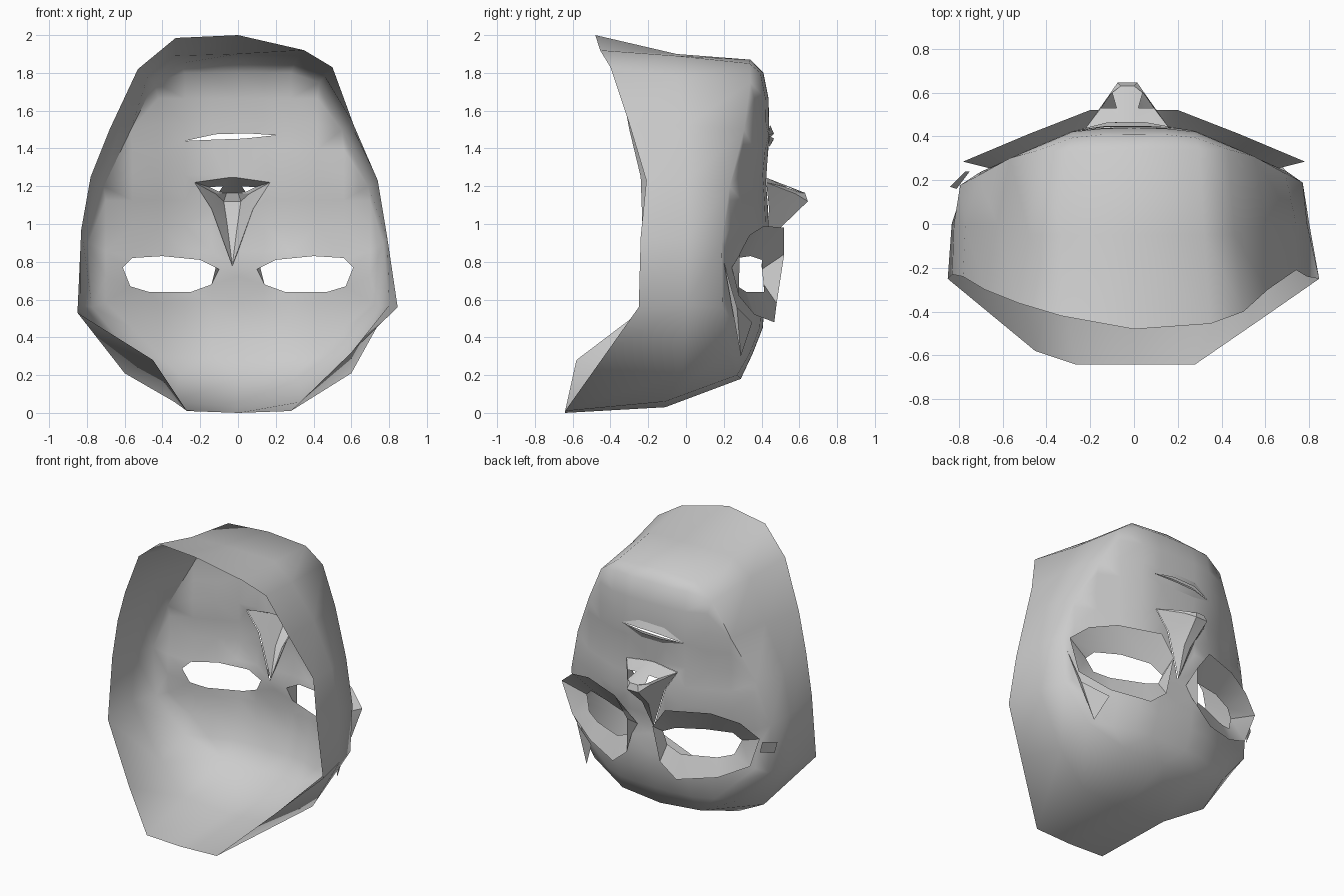
import bpy, bmesh, math
from mathutils import Vector
from mathutils.geometry import delaunay_2d_cdt

if "Cube" in bpy.data.objects:
    bpy.data.objects.remove(bpy.data.objects["Cube"])


def lerp_table(t, table):
    for (a, ya), (b, yb) in zip(table, table[1:]):
        if t <= b:
            return ya + (yb - ya) * max(0, (t - a) / (b - a))
    return table[-1][1]


PROFILE = [(0.18, .29), (0.35, .37), (0.46, .41), (0.62, .42), (0.78, .40), (1.0, .44),
           (1.3, .42), (1.42, .44), (1.65, .44), (1.8, .41), (1.87, .34)]


def face_y(x, z):
    """Depth of the face: flat middle, cheeks falling back."""
    return lerp_table(z, PROFILE) - 0.38 * max(0, abs(x) - 0.25) - 0.06 * x * x


def inside(p, poly):
    hit = False
    for (x1, z1), (x2, z2) in zip(poly, poly[1:] + poly[:1]):
        if (z1 > p[1]) != (z2 > p[1]) and p[0] < x1 + (p[1] - z1) / (z2 - z1) * (x2 - x1):
            hit = not hit
    return hit


def make(name, verts, faces, angle=40):
    me = bpy.data.meshes.new(name)
    me.from_pydata(verts, [], faces)
    bm = bmesh.new()
    bm.from_mesh(me)
    bmesh.ops.remove_doubles(bm, verts=bm.verts, dist=0.001)
    bmesh.ops.recalc_face_normals(bm, faces=bm.faces)
    bm.to_mesh(me)
    bm.free()
    ob = bpy.data.objects.new(name, me)
    bpy.context.collection.objects.link(ob)
    bpy.ops.object.select_all(action='DESELECT')
    ob.select_set(True)
    bpy.context.view_layer.objects.active = ob
    bpy.ops.object.shade_smooth_by_angle(angle=math.radians(angle))
    return ob


def mirror(pts):
    return [(-p[0], *p[1:]) for p in pts]


# Half outlines, chin (top) to forehead (bottom): face edge, side wall, back rim
EDGE = [(0, 1.87), (.3, 1.85), (.43, 1.75), (.55, 1.5), (.69, 1.2), (.77, .9),
        (.75, .56), (.57, .32), (.31, .2), (0, .18)]
WALL = [(0, -.05, 1.9), (.32, -.05, 1.89), (.46, -.05, 1.78), (.6, 0, 1.52), (.74, 0, 1.22),
        (.79, 0, .92), (.8, 0, .57), (.6, -.02, .21), (.34, -.11, .06), (0, -.11, .03)]
RIM = [(0, -.48, 2), (.35, -.455, 1.92), (.5, -.4, 1.83), (.61, -.3, 1.53), (.74, -.21, 1.23),
       (.79, -.24, .93), (.845, -.25, .56), (.6, -.42, .32), (.28, -.64, .01), (0, -.64, 0)]
RIM_LEFT = [RIM[0], (.33, -.42, 1.985), (.53, -.36, 1.82), (.68, -.3, 1.5), (.78, -.24, 1.25),
            (.83, -.23, .97), (.85, -.25, .53), (.45, -.58, .28), (.27, -.64, .01), RIM[9]]
wall_left = [(x * (1.04 if z > .5 else 1), y, z) for x, y, z in WALL]
edge_left = [(x * (1.03 if z > .5 else 1), z) for x, z in EDGE]


def loop(half, other):
    return half + mirror(other[1:-1])[::-1]


edge, wall, rim = loop(EDGE, edge_left), loop(WALL, wall_left), loop(RIM, RIM_LEFT)

# Openings
EYE = [(.1, .76), (.2, .81), (.4, .83), (.56, .82), (.61, .77), (.57, .67), (.47, .64),
       (.25, .64), (.14, .68)]
mouth = [(-.28, 1.44), (-.12, 1.475), (.05, 1.48), (.2, 1.47), (.03, 1.452), (-.12, 1.447)]
nose_hole = [(-.03, .78), (.08, 1.08), (.17, 1.22), (-.005, 1.245), (-.055, 1.245),
             (-.23, 1.22), (-.14, 1.08)]
holes = [EYE, mirror(EYE), mouth, nose_hole]

# Face front: triangulate outline and openings, then push to depth
pts, cons = [], []
for poly in [edge] + holes:
    n = len(pts)
    pts += [Vector(p) for p in poly]
    cons += [(n + i, n + (i + 1) % len(poly)) for i in range(len(poly))]
fixed = list(pts)
for i in range(-5, 6):
    for j in range(1, 13):
        p = (i * .14, .18 + j * .135)
        near = min((Vector(p) - q).length for q in fixed)
        if inside(p, edge) and near > .05 and not any(inside(p, h) for h in holes):
            pts.append(Vector(p))
out = delaunay_2d_cdt(pts, cons, [], 0, 1e-5)
verts = [(p.x, face_y(p.x, p.y), p.y) for p in out[0]]
faces = []
for f in out[2]:
    c = sum((out[0][i] for i in f), Vector((0, 0))) / len(f)
    if inside(c, edge) and not any(inside(c, h) for h in holes):
        faces.append(list(f))

# Side walls running back to the open rim
n, k = len(verts), len(edge)
verts += [(x, face_y(x, z), z) for x, z in edge] + wall + rim
for r in (0, 1):
    for i in range(k):
        j = (i + 1) % k
        faces.append([n + r * k + i, n + r * k + j, n + (r + 1) * k + j, n + (r + 1) * k + i])
make("mask_shell", verts, faces, 50)

# Raised flange around each eye
FLANGE = [(.1, .84), (.2, .98), (.48, .99), (.66, .94), (.78, .84), (.7, .62), (.5, .52),
          (.25, .48), (.13, .58)]
for side, name in ((1, "eye_flange_right"), (-1, "eye_flange_left")):
    m = len(EYE)
    v = [(side * x, face_y(x, z), z) for x, z in EYE]
    v += [(side * x, (.52 if z > .8 else .48) - .42 * max(0, x - .22), z) for x, z in FLANGE]
    make(name, v, [(i, (i + 1) % m, m + (i + 1) % m, m + i) for i in range(m)], 30)

# Nose: half points measured from its own centre line
NOSE = [(0, .41, .78), (.11, .44, 1.08), (.2, .425, 1.22), (.025, .50, .98), (.045, .645, 1.12),
        (.03, .63, 1.165), (.09, .58, 1.16), (.025, .425, 1.245),
        (.12, .53, 1.195), (.07, .60, 1.17), (.05, .53, 1.2)]
m = len(NOSE)
v = [(s * x - .03, y, z) for s in (1, -1) for x, y, z in NOSE]
half = [(0, 1, 3), (1, 6, 4, 3), (1, 2, 6), (4, 6, 5), (2, 6, 9, 8), (6, 5, 9),
        (5, 7, 10, 9), (7, 2, 8, 10)]
f = half + [tuple(i + m for i in q) for q in half]
f += [(0, 3, 3 + m), (3, 4, 4 + m, 3 + m), (4, 5, 5 + m, 4 + m), (5, 7, 7 + m, 5 + m)]
make("nose", v, f, 35)

# Lips: bulging strips above and below the mouth slit
for name, inner, outer in (
        ("lower_lip", mouth[:4], [(-.28, 1.44), (-.14, 1.52), (.06, 1.525), (.2, 1.47)]),
        ("upper_lip", [mouth[0], mouth[5], mouth[4], mouth[3]],
         [(-.28, 1.44), (-.13, 1.41), (.04, 1.41), (.2, 1.47)])):
    bulge = [0, .025, .025, 0]
    v = [(x, face_y(x, z) + b, z) for (x, z), b in zip(inner, bulge)]
    v += [(x, face_y(x, z) + .005, z) for x, z in outer]
    make(name, v, [(0, 1, 5), (1, 2, 6, 5), (2, 3, 6)])

# Loose spike at the temple and small outer eye-corner fold
make("temple_spike", [(.73, .2, .8), (.67, .27, .56), (.5, .35, .48), (.58, .29, .3)],
     [(0, 1, 3), (1, 2, 3)], 20)
make("eye_corner_fold", [(-.84, .17, .79), (-.77, .24, .8), (-.75, .24, .72), (-.81, .16, .7)],
     [(0, 1, 2, 3)], 20)
